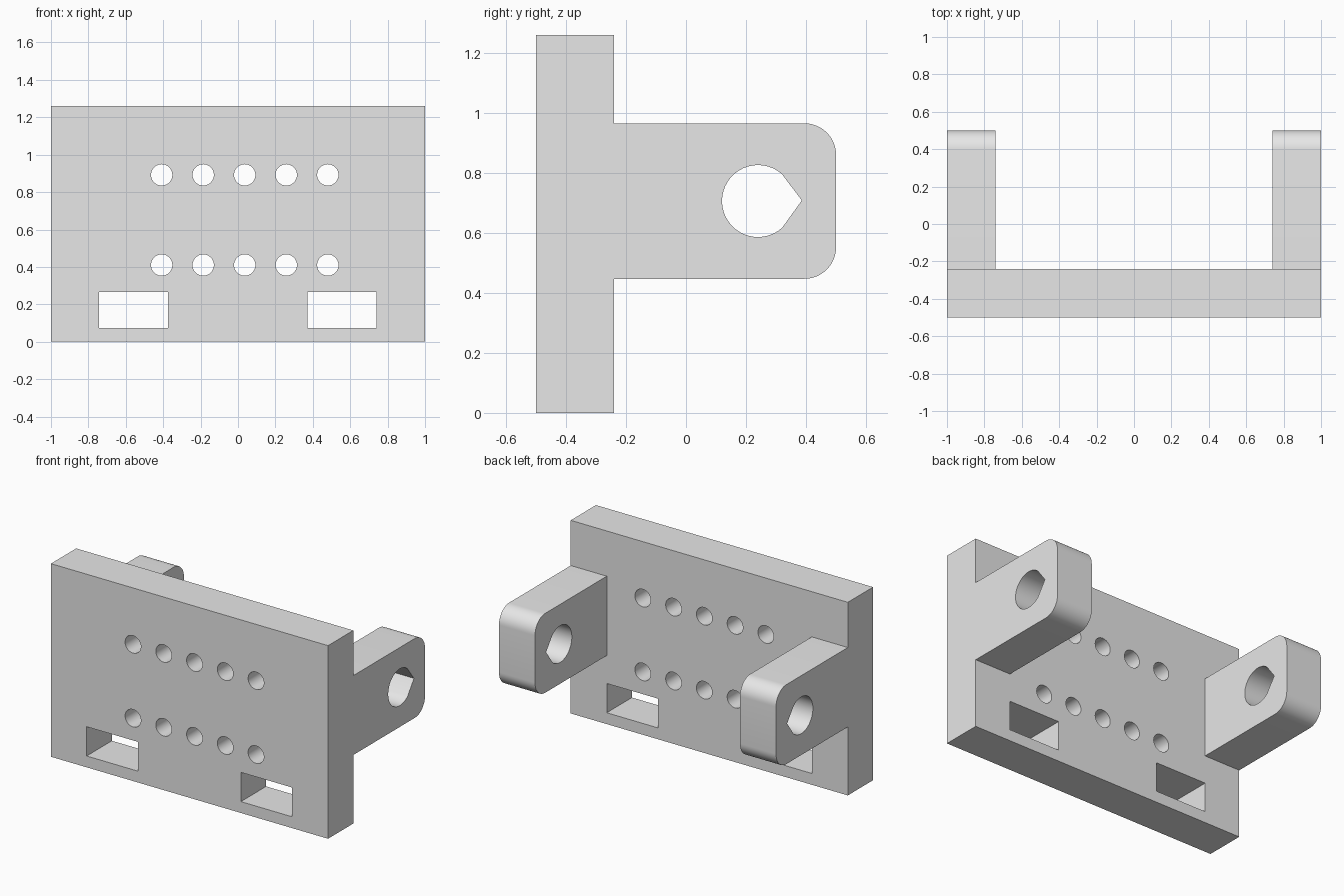
import bpy, bmesh
from math import sin, cos, radians
from mathutils import Vector

cube = bpy.data.objects.get("Cube")
if cube:
    bpy.data.objects.remove(cube, do_unlink=True)

grey = bpy.data.materials.new("light grey")
grey.use_nodes = True
grey.diffuse_color = (0.8, 0.8, 0.8, 1)
grey.node_tree.nodes["Principled BSDF"].inputs["Base Color"].default_value = grey.diffuse_color


def arc(u, v, r, start, end, steps):
    angles = [radians(start + (end - start) * i / steps) for i in range(steps + 1)]
    return [(u + r * cos(a), v + r * sin(a)) for a in angles]


def rect(u0, u1, v0, v1):
    return [(u0, v0), (u1, v0), (u1, v1), (u0, v1)]


def prism(name, outlines, place, depth):
    """Extrude closed outlines; place maps (u, v) to 3D and depth is the sweep."""
    bm = bmesh.new()
    for outline in outlines:
        face = bm.faces.new([bm.verts.new(place(u, v)) for u, v in outline])
        swept = bmesh.ops.extrude_face_region(bm, geom=[face], use_keep_orig=True)
        moved = [g for g in swept["geom"] if isinstance(g, bmesh.types.BMVert)]
        bmesh.ops.translate(bm, verts=moved, vec=Vector(depth))
    bmesh.ops.recalc_face_normals(bm, faces=bm.faces)
    mesh = bpy.data.meshes.new(name)
    bm.to_mesh(mesh)
    bm.free()
    mesh.materials.append(grey)
    obj = bpy.data.objects.new(name, mesh)
    bpy.context.collection.objects.link(obj)
    return obj


def combine(target, tool, operation):
    """Apply a boolean and remove the used tool."""
    mod = target.modifiers.new(operation, "BOOLEAN")
    mod.operation, mod.object, mod.solver = operation, tool, "EXACT"
    bpy.context.view_layer.objects.active = target
    bpy.ops.object.modifier_apply(modifier=mod.name)
    bpy.data.objects.remove(tool, do_unlink=True)


# Mounting plate with two rows of round holes and two slots
plate_front, plate_back, height = -0.5, -0.24, 1.26
bracket = prism("bracket", [rect(-1, 1, 0, height)],
                lambda u, v: (u, plate_front, v), (0, plate_back - plate_front, 0))
openings = [arc(0.036 + 0.222 * i, z, 0.057, 0, 350, 35)
            for z in (0.41, 0.892) for i in range(-2, 3)]
openings += [rect(x, x + 0.369, 0.074, 0.265) for x in (-0.742, 0.371)]
cutter = prism("plate_cutter", openings, lambda u, v: (u, -0.7, v), (0, 0.6, 0))
combine(bracket, cutter, "DIFFERENCE")

# Rounded side arms, each rooted slightly inside the plate
bottom, top, tip, radius = 0.447, 0.965, 0.5, 0.105
arm_outline = [(-0.4, top), (-0.4, bottom)]
arm_outline += arc(tip - radius, bottom + radius, radius, -90, 0, 12)
arm_outline += arc(tip - radius, top - radius, radius, 0, 90, 12)
for side, x in (("left", 0.74), ("right", -1)):
    arm = prism(side + "_arm", [arm_outline], lambda u, v: (x, u, v), (0.26, 0, 0))
    combine(bracket, arm, "UNION")

# Teardrop hole through both arms
teardrop = arc(0.24, 0.706, 0.12, 48, 312, 32) + [(0.386, 0.708)]
cutter = prism("arm_cutter", [teardrop], lambda u, v: (-1.2, u, v), (2.4, 0, 0))
combine(bracket, cutter, "DIFFERENCE")

# Smooth curved walls, sharp corners
bpy.ops.object.select_all(action="DESELECT")
bracket.select_set(True)
bpy.context.view_layer.objects.active = bracket
bpy.ops.object.shade_smooth_by_angle(angle=radians(25))
